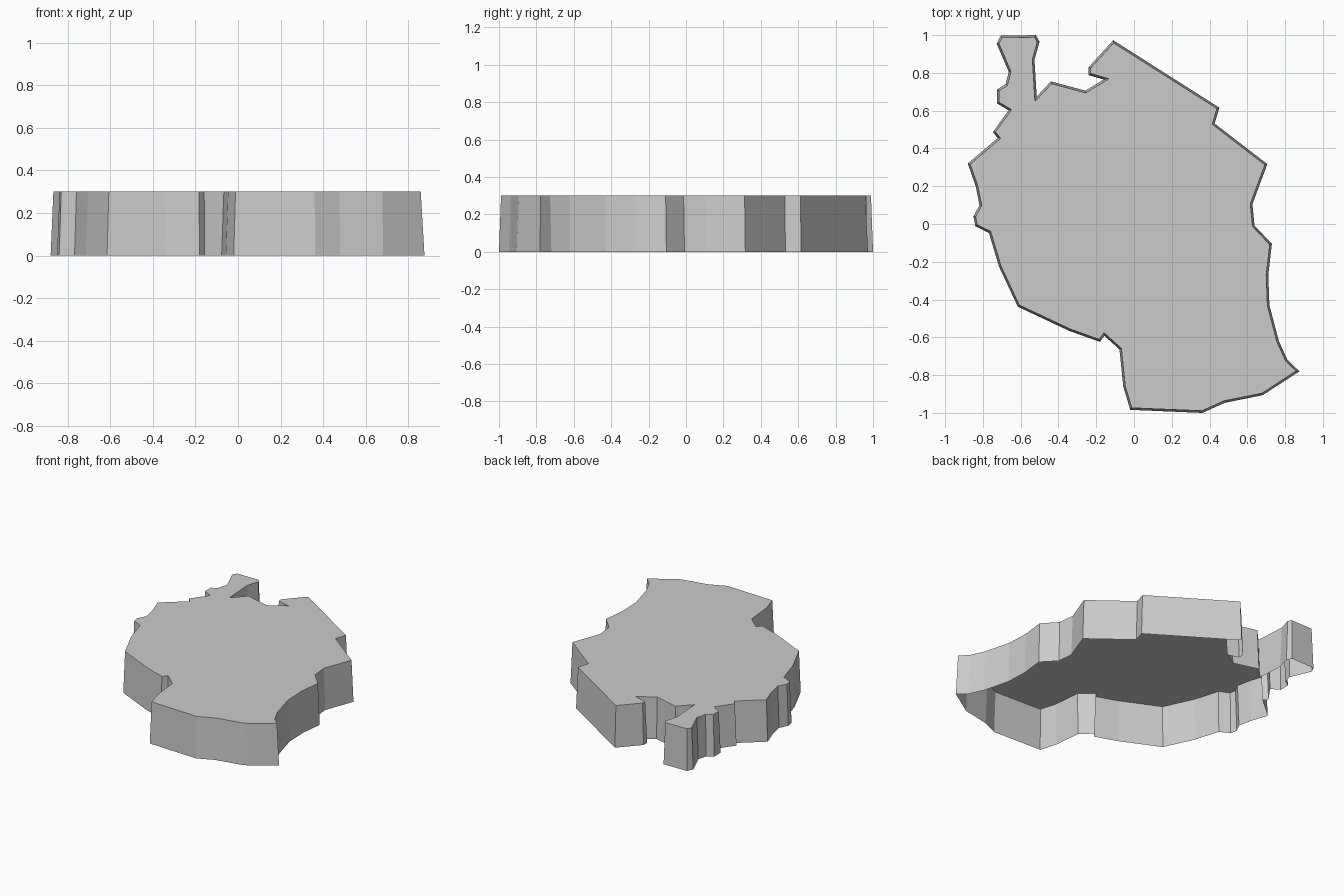
import bpy, bmesh

HEIGHT, TAPER = 0.3, 0.011

# Base outline, clockwise from the top-left peninsula
outline = [
    (-.705, .997), (-.52, 1.0), (-.5, .965), (-.527, .87), (-.515, .675),
    (-.44, .755), (-.257, .706), (-.16, .765), (-.24, .788), (-.24, .83),
    (-.11, .973), (.452, .616), (.427, .532), (.706, .317), (.627, .105),
    (.638, -.008), (.73, -.105), (.711, -.27), (.717, -.43), (.767, -.62),
    (.813, -.72), (.876, -.78), (.682, -.906), (.48, -.947), (.362, -1.0),
    (-.02, -.984), (-.057, -.86), (-.077, -.664), (-.157, -.592), (-.18, -.624),
    (-.34, -.567), (-.615, -.438), (-.715, -.225), (-.768, -.047), (-.84, -.012),
    (-.85, .04), (-.818, .1), (-.838, .2), (-.88, .32), (-.722, .455),
    (-.747, .487), (-.664, .602), (-.725, .638), (-.725, .712), (-.68, .74),
    (-.663, .805), (-.727, .955),
]

bm = bmesh.new()
top = bm.faces.new([bm.verts.new((x, y, 0)) for x, y in reversed(outline)])
bm.normal_update()

# Inset the outline and lift it: tapered walls, flat top, open underside
bmesh.ops.inset_region(bm, faces=[top], thickness=TAPER,
                       use_boundary=True, use_even_offset=True)
for v in top.verts:
    v.co.z = HEIGHT
bm.normal_update()

mesh = bpy.data.meshes.new("map_slab")
bm.to_mesh(mesh)
bm.free()
slab = bpy.data.objects.new("map_slab", mesh)
bpy.context.collection.objects.link(slab)
